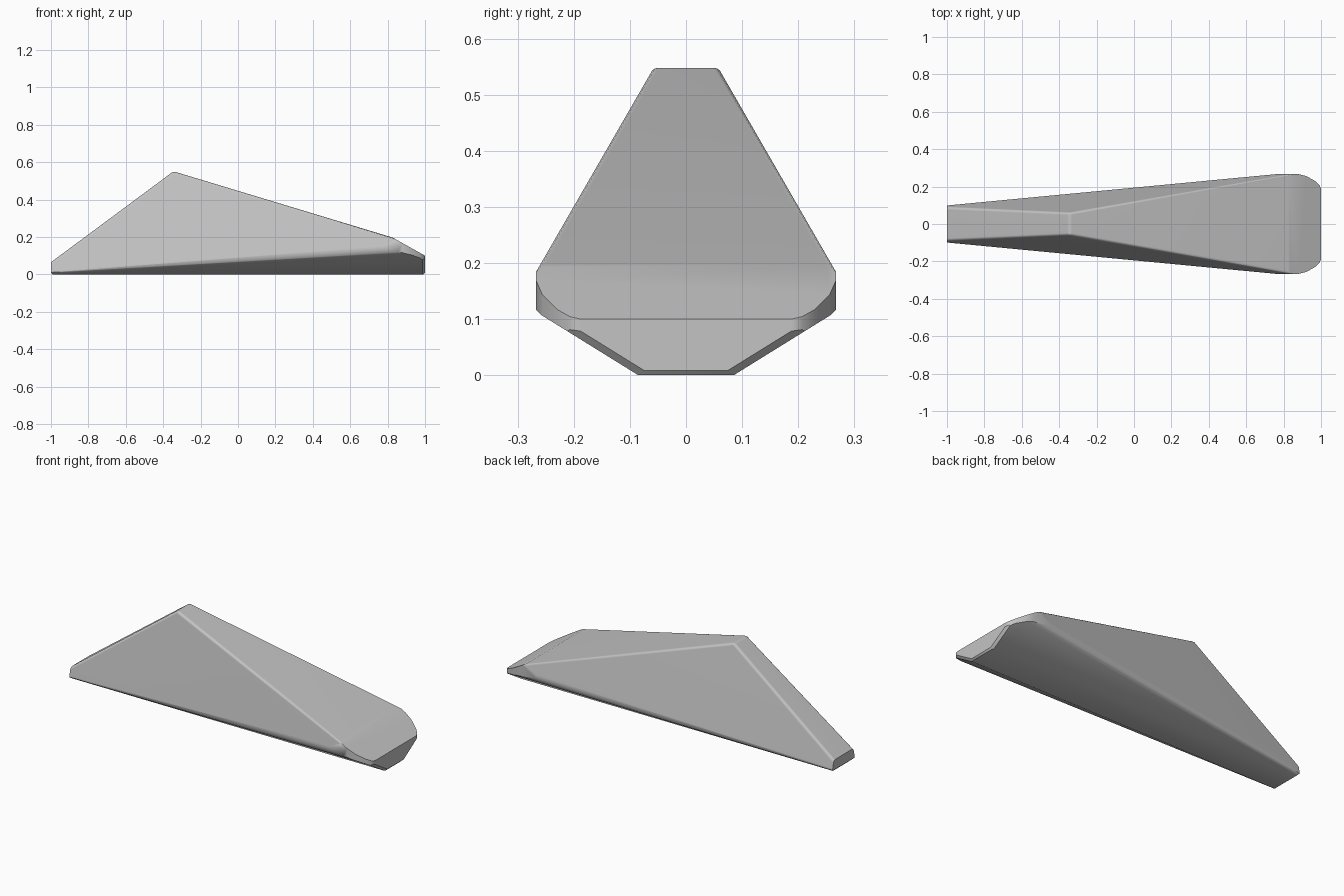
import bpy, bmesh, math
from mathutils import Vector

cube = bpy.data.objects.get("Cube")
if cube:
    bpy.data.objects.remove(cube, do_unlink=True)

grey = bpy.data.materials.new("plain_grey")
grey.use_nodes = True
colour = (0.55, 0.55, 0.55, 1)
grey.diffuse_color = colour
grey.node_tree.nodes["Principled BSDF"].inputs["Base Color"].default_value = colour

bm = bmesh.new()
bmesh.ops.create_cube(bm, size=2)


def cut(point, normal):
    """Trim everything on the normal side of a plane and cap the opening."""
    geom = bm.verts[:] + bm.edges[:] + bm.faces[:]
    bmesh.ops.bisect_plane(bm, geom=geom, dist=1e-5, plane_co=point,
                           plane_no=Vector(normal).normalized(), clear_outer=True)
    rim = [e for e in bm.edges if e.is_boundary]
    if rim:
        bmesh.ops.holes_fill(bm, edges=rim, sides=0)


def cut_both(point, normal):
    """Trim the left and right flanks alike."""
    for s in (1, -1):
        cut((point[0], s * point[1], point[2]), (normal[0], s * normal[1], normal[2]))


def soften(test, width, segments=3):
    """Round the edges whose two ends satisfy a rule."""
    edges = [e for e in bm.edges if test(e.verts[0].co, e.verts[1].co)]
    bmesh.ops.bevel(bm, geom=edges, offset=width, offset_type='OFFSET',
                    segments=segments, profile=0.5, affect='EDGES', clamp_overlap=True)


# Flat base, then the leaning flanks and the narrow keel planes
flank = Vector((-0.1107, 1, 0.2096)).normalized()
keel = Vector((0, 0.62, -1)).normalized()
cut((0, 0, 0), (0, 0, -1))
cut_both((-1, 0.1, 0.015), flank)
cut_both((0, 0.085, 0), keel)

# Steep rear slope and long front slope meeting at the peak
cut((-0.345, 0, 0.551), (-0.742, 0, 1))
cut((-0.345, 0, 0.551), (0.302, 0, 1))

# Round the peak and the ridges
soften(lambda a, b: min(a.z, b.z) > 0.04 and max(a.z, b.z) > 0.4, 0.018)

# Soft lower flank that widens towards the broad end
start, end = Vector((-1, 0.101, 0.010)), Vector((0.83, 0.280, 0.121))
for blend, depth in ((0.2, 0.007), (0.5, 0.012), (0.8, 0.007)):
    n = flank.lerp(keel, blend).normalized()
    p, q = start - n * 0.002, end - n * depth
    run = (q - p).normalized()
    cut_both(p, n - run * n.dot(run))

# Rounded foot at both ends
for s in (1, -1):
    for tilt, inset in ((22, 0.002), (45, 0.006), (68, 0.002)):
        a = math.radians(tilt)
        n = Vector((s * math.cos(a), 0, -math.sin(a)))
        cut(Vector((s, 0, 0)) - n * inset, n)

# Chamfered corners between the keel and the broad end
for blend, inset in ((0.3, 0.005), (0.5, 0.009), (0.7, 0.005)):
    n = Vector((1, 0, 0)).lerp(keel, blend).normalized()
    cut_both(Vector((1, 0.085, 0)) - n * inset, n)

# Sloped nose with a gentle break
cut((0.835, 0, 0.194), (0.43, 0, 1))
cut((1, 0, 0.1), (0.56, 0, 1))

# Curved plan corners of the nose
cut_both((0, 0.267, 0), (0, 1, 0))
for x, y, turn in ((0.89, 0.264, 76), (0.945, 0.243, 61), (0.985, 0.214, 45), (0.997, 0.195, 22)):
    a = math.radians(turn)
    cut_both((x, y, 0), (math.cos(a), math.sin(a), 0))

bmesh.ops.remove_doubles(bm, verts=bm.verts, dist=0.0003)
bmesh.ops.recalc_face_normals(bm, faces=bm.faces)
mesh = bpy.data.meshes.new("wedge_body")
bm.to_mesh(mesh)
bm.free()
mesh.materials.append(grey)

body = bpy.data.objects.new("wedge_body", mesh)
bpy.context.collection.objects.link(body)
bpy.context.view_layer.objects.active = body
body.select_set(True)
bpy.ops.object.shade_smooth_by_angle(angle=math.radians(32))

# Keep the broad planes flat while the rounded edges stay smooth
weighted = body.modifiers.new("flat_planes", 'WEIGHTED_NORMAL')
weighted.keep_sharp = True
